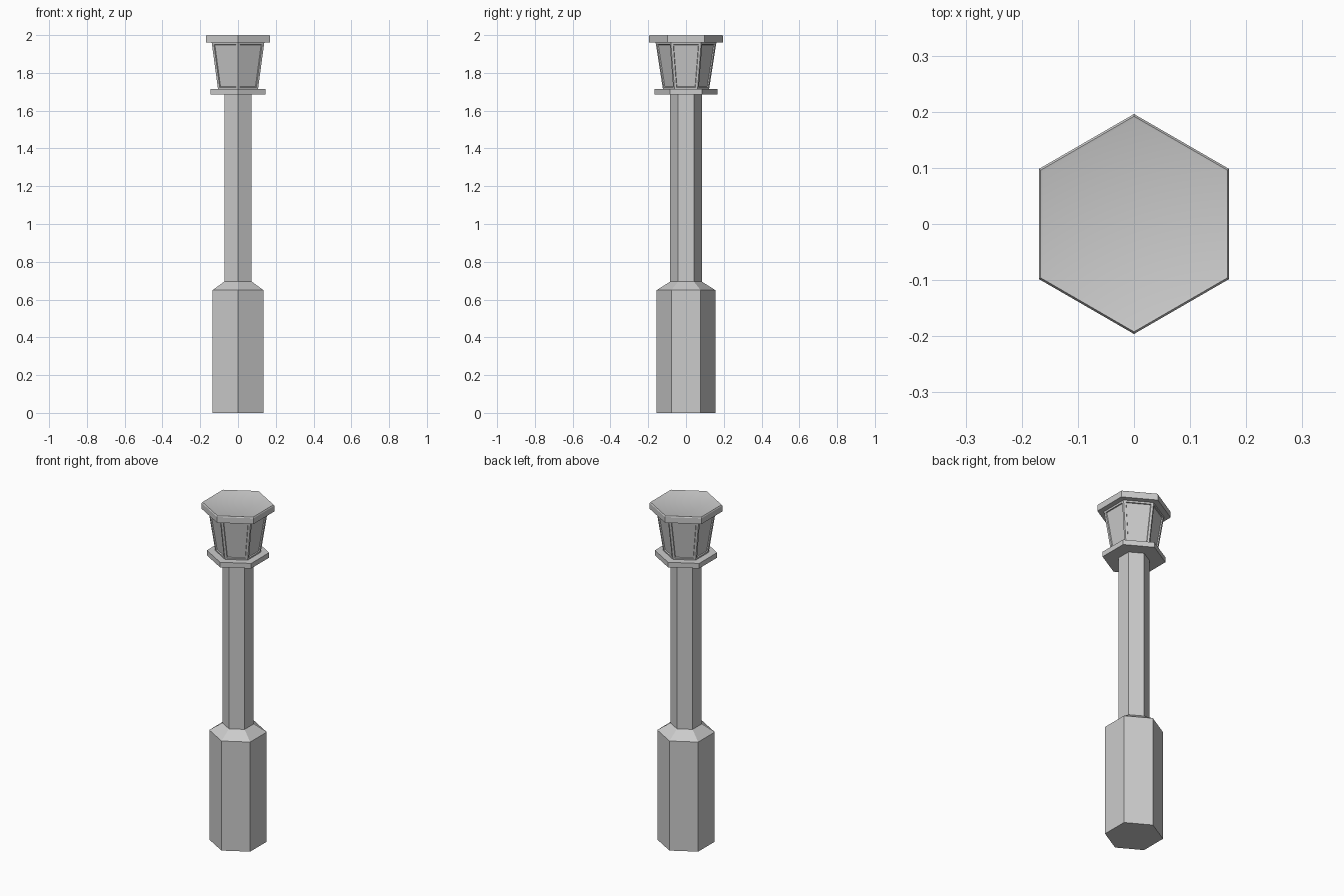
import bpy, bmesh, math

default = bpy.data.objects.get("Cube")
if default:
    bpy.data.objects.remove(default, do_unlink=True)

# Single stone-grey material
grey = bpy.data.materials.new("stone grey")
colour = (0.6, 0.6, 0.6, 1)
grey.use_nodes = True
grey.diffuse_color = colour
grey.node_tree.nodes["Principled BSDF"].inputs["Base Color"].default_value = colour

SIDES = 6


def hex_part(name, profile, panel_frame=0.0, panel_depth=0.0):
    """Stack hexagonal rings from (radius, height) pairs, corners on the y axis."""
    bm = bmesh.new()
    rings = []
    for r, z in profile:
        angles = [math.pi / 2 + i * math.tau / SIDES for i in range(SIDES)]
        rings.append([bm.verts.new((r * math.cos(a), r * math.sin(a), z)) for a in angles])
    walls = []
    for low, high in zip(rings, rings[1:]):
        for i in range(SIDES):
            j = (i + 1) % SIDES
            walls.append(bm.faces.new((low[i], low[j], high[j], high[i])))
    bm.faces.new(rings[0][::-1])
    bm.faces.new(rings[-1])
    bm.normal_update()
    if panel_frame:
        bmesh.ops.inset_individual(bm, faces=walls, thickness=panel_frame, use_even_offset=True)
        bmesh.ops.inset_individual(bm, faces=walls, thickness=0.002, depth=-panel_depth,
                                   use_even_offset=True)
    mesh = bpy.data.meshes.new(name)
    bm.to_mesh(mesh)
    bm.free()
    mesh.materials.append(grey)
    obj = bpy.data.objects.new(name, mesh)
    bpy.context.collection.objects.link(obj)
    return obj


# Pedestal with sloped shoulder
hex_part("pedestal", [(0.155, 0), (0.155, 0.65), (0.084, 0.695)])

# Slender shaft
hex_part("shaft", [(0.084, 0.69), (0.084, 1.69)])

# Ledge under the lantern
hex_part("lantern_ledge", [(0.168, 1.685), (0.168, 1.715)])

# Flared lantern with recessed panels
hex_part("lantern_body", [(0.122, 1.712), (0.161, 1.962)], panel_frame=0.012, panel_depth=0.006)

# Overhanging cap with a fine chamfer and faintly dished top
cap = hex_part("lantern_cap", [(0.196, 1.96), (0.196, 1.994), (0.192, 2.0), (0.187, 1.9985)])
bpy.ops.object.select_all(action="DESELECT")
cap.select_set(True)
bpy.context.view_layer.objects.active = cap
bpy.ops.object.shade_smooth_by_angle(angle=math.radians(25))
